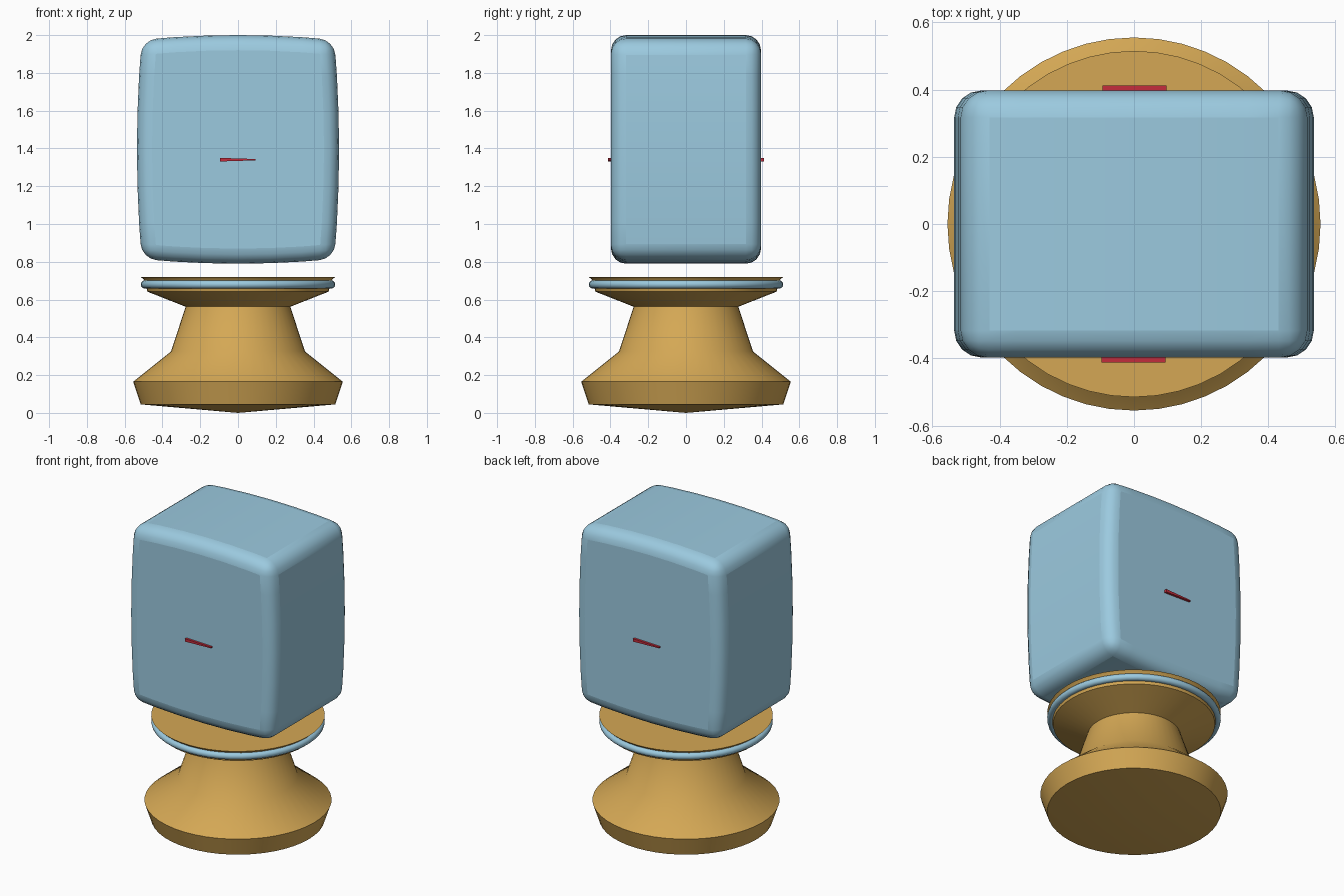
import bpy, bmesh, math

cube = bpy.data.objects.get("Cube")
if cube:
    bpy.data.objects.remove(cube, do_unlink=True)


def material(name, rgb):
    mat = bpy.data.materials.new(name)
    mat.use_nodes = True
    mat.diffuse_color = (*rgb, 1)
    mat.node_tree.nodes["Principled BSDF"].inputs["Base Color"].default_value = (*rgb, 1)
    return mat


blue = material("sky_blue", (0.33, 0.59, 0.74))
gold = material("warm_gold", (0.66, 0.39, 0.09))
red = material("deep_red", (0.55, 0.025, 0.045))


def new_object(name, bm, mat):
    bmesh.ops.recalc_face_normals(bm, faces=bm.faces)
    mesh = bpy.data.meshes.new(name)
    bm.to_mesh(mesh)
    bm.free()
    mesh.materials.append(mat)
    obj = bpy.data.objects.new(name, mesh)
    bpy.context.collection.objects.link(obj)
    return obj


def smooth(obj, degrees):
    bpy.ops.object.select_all(action="DESELECT")
    obj.select_set(True)
    bpy.context.view_layer.objects.active = obj
    bpy.ops.object.shade_smooth_by_angle(angle=math.radians(degrees))


def prism(name, outline, y0, y1, mat):
    """Extrude an outline in the x-z plane from y0 to y1."""
    bm = bmesh.new()
    face = bm.faces.new([bm.verts.new((x, y0, z)) for x, z in outline])
    grown = bmesh.ops.extrude_face_region(bm, geom=[face])["geom"]
    verts = [v for v in grown if isinstance(v, bmesh.types.BMVert)]
    bmesh.ops.translate(bm, verts=verts, vec=(0, y1 - y0, 0))
    return new_object(name, bm, mat)


def lathe(name, profile, steps, mat):
    """Spin a radius-height profile around the z axis."""
    bm = bmesh.new()
    verts = [bm.verts.new((r, 0, z)) for r, z in profile]
    edges = [bm.edges.new(pair) for pair in zip(verts, verts[1:])]
    bmesh.ops.spin(bm, geom=verts + edges, axis=(0, 0, 1), cent=(0, 0, 0),
                   angle=math.tau, steps=steps)
    bmesh.ops.remove_doubles(bm, verts=bm.verts, dist=0.0005)
    return new_object(name, bm, mat)


# Head: a block whose sides, top and bottom bow outwards
half_w, half_h, bulge, mid_z, steps = 0.51, 0.58, 0.025, 1.395, 6
outline = []
for side in range(4):
    for i in range(steps):
        t = 2 * i / steps - 1
        bow = bulge * (1 - t * t)
        x, z = [(t * half_w, -half_h - bow), (half_w + bow, t * half_h),
                (-t * half_w, half_h + bow), (-half_w - bow, -t * half_h)][side]
        outline.append((x, mid_z + z))
head = prism("head", outline, -0.397, 0.397, blue)
bevel = head.modifiers.new("rounded_edges", "BEVEL")
bevel.width = 0.08
bevel.segments = 4
bevel.limit_method = "ANGLE"
bevel.angle_limit = math.radians(40)
smooth(head, 60)

# Mouths: a thin tapering sliver on the front and its turned copy on the back
sliver = [(-0.096, 1.331), (0.093, 1.337), (0.093, 1.344), (-0.096, 1.35)]
for name, s in (("front_mouth", -1), ("back_mouth", 1)):
    prism(name, [(-s * x, z) for x, z in sliver], s * 0.385, s * 0.412, red)

# Turned pedestal
pedestal = lathe("pedestal", [(0, 0), (0.515, 0.045), (0.555, 0.165),
                              (0.355, 0.325), (0.277, 0.562), (0.48, 0.642),
                              (0.492, 0.7), (0.515, 0.72), (0, 0.72)], 48, gold)
smooth(pedestal, 40)

# Ring round the pedestal rim
bpy.ops.mesh.primitive_torus_add(location=(0, 0, 0.68), major_radius=0.493,
                                 minor_radius=0.022, major_segments=48,
                                 minor_segments=12)
ring = bpy.context.object
ring.name = "rim_ring"
ring.data.materials.append(blue)
smooth(ring, 60)
